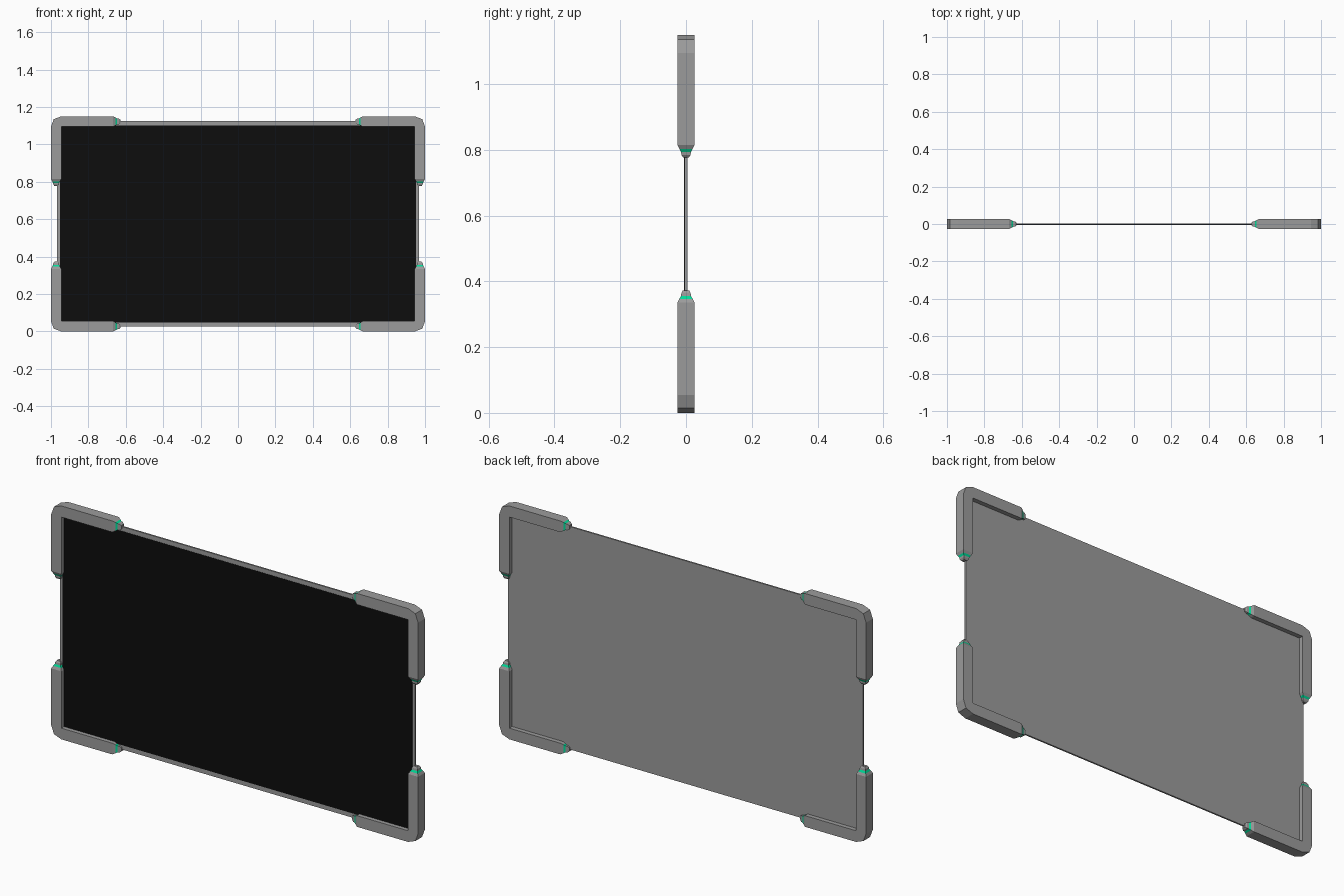
import bpy
import bmesh
from mathutils import Vector

cube = bpy.data.objects.get("Cube")
if cube:
    bpy.data.objects.remove(cube, do_unlink=True)


def material(name, rgb):
    mat = bpy.data.materials.new(name)
    mat.use_nodes = True
    color = (*rgb, 1.0)
    mat.diffuse_color = color
    mat.node_tree.nodes["Principled BSDF"].inputs["Base Color"].default_value = color
    return mat


GREY = material("frame grey", (0.33, 0.33, 0.33))
BLACK = material("screen black", (0.004, 0.004, 0.004))
GREEN = material("accent green", (0.0, 0.72, 0.32))

HEIGHT = 1.15
MID = HEIGHT / 2
WIDE = 0.055          # width of a bracket arm
DEEP = 0.026          # half thickness of a bracket


def finish(name, bm, mats):
    bmesh.ops.recalc_face_normals(bm, faces=bm.faces)
    mesh = bpy.data.meshes.new(name)
    bm.to_mesh(mesh)
    bm.free()
    for mat in mats:
        mesh.materials.append(mat)
    obj = bpy.data.objects.new(name, mesh)
    bpy.context.collection.objects.link(obj)
    return obj


def box(name, half_x, half_z, y0, y1, mat):
    bm = bmesh.new()
    bmesh.ops.create_cube(bm, size=1)
    for v in bm.verts:
        v.co = Vector((v.co.x * 2 * half_x, (y0 + y1) / 2 + v.co.y * (y1 - y0),
                       MID + v.co.z * 2 * half_z))
    return finish(name, bm, [mat])


# Thin backing panel and the dark screen on its front
box("panel", 0.968, 0.549, -0.004, 0.004, GREY)
box("screen", 0.953, 0.527, -0.0055, -0.003, BLACK)

# Tapered arm tip: distance along, half width, half thickness
TIP = [(0, WIDE / 2, DEEP), (0.012, 0.021, 0.020), (0.021, 0.016, 0.015),
       (0.030, 0.015, 0.014), (0.038, 0.009, 0.009)]
GREEN_BAND = 1


def add_tip(bm, origin, along, across):
    rings = []
    for s, w, d in TIP:
        rings.append([bm.verts.new(origin + along * s + across * (w * i) + Vector((0, d * j, 0)))
                      for i, j in ((-1, -1), (1, -1), (1, 1), (-1, 1))])
    for k, (a, b) in enumerate(zip(rings, rings[1:])):
        for i in range(4):
            n = (i + 1) % 4
            face = bm.faces.new((a[i], a[n], b[n], b[i]))
            face.material_index = int(k == GREEN_BAND)
    bm.faces.new(rings[0])
    bm.faces.new(rings[-1])


def bracket(name, sx, sz):
    """L-shaped corner guard with a tapered tip on each arm."""
    end_x, end_z = 0.667, 0.24
    outline = [(end_x, MID), (0.945, MID), (0.985, MID - 0.015), (1, MID - 0.055),
               (1, end_z), (1 - WIDE, end_z), (1 - WIDE, MID - WIDE), (end_x, MID - WIDE)]
    bm = bmesh.new()
    front, back = ([bm.verts.new((x * sx, y, MID + z * sz)) for x, z in outline]
                   for y in (-DEEP, DEEP))
    bm.faces.new(front)
    bm.faces.new(back)
    for i in range(len(outline)):
        n = (i + 1) % len(outline)
        bm.faces.new((front[i], front[n], back[n], back[i]))
    x_axis, z_axis = Vector((1, 0, 0)), Vector((0, 0, 1))
    half = WIDE / 2
    add_tip(bm, Vector((sx * end_x, 0, MID + sz * (MID - half))), -sx * x_axis, z_axis)
    add_tip(bm, Vector((sx * (1 - half), 0, MID + sz * end_z)), -sz * z_axis, x_axis)
    return finish(name, bm, [GREY, GREEN])


for side, sx in (("left", 1), ("right", -1)):
    for level, sz in (("top", 1), ("bottom", -1)):
        bracket(f"{level}_{side}_corner_bracket", sx, sz)
